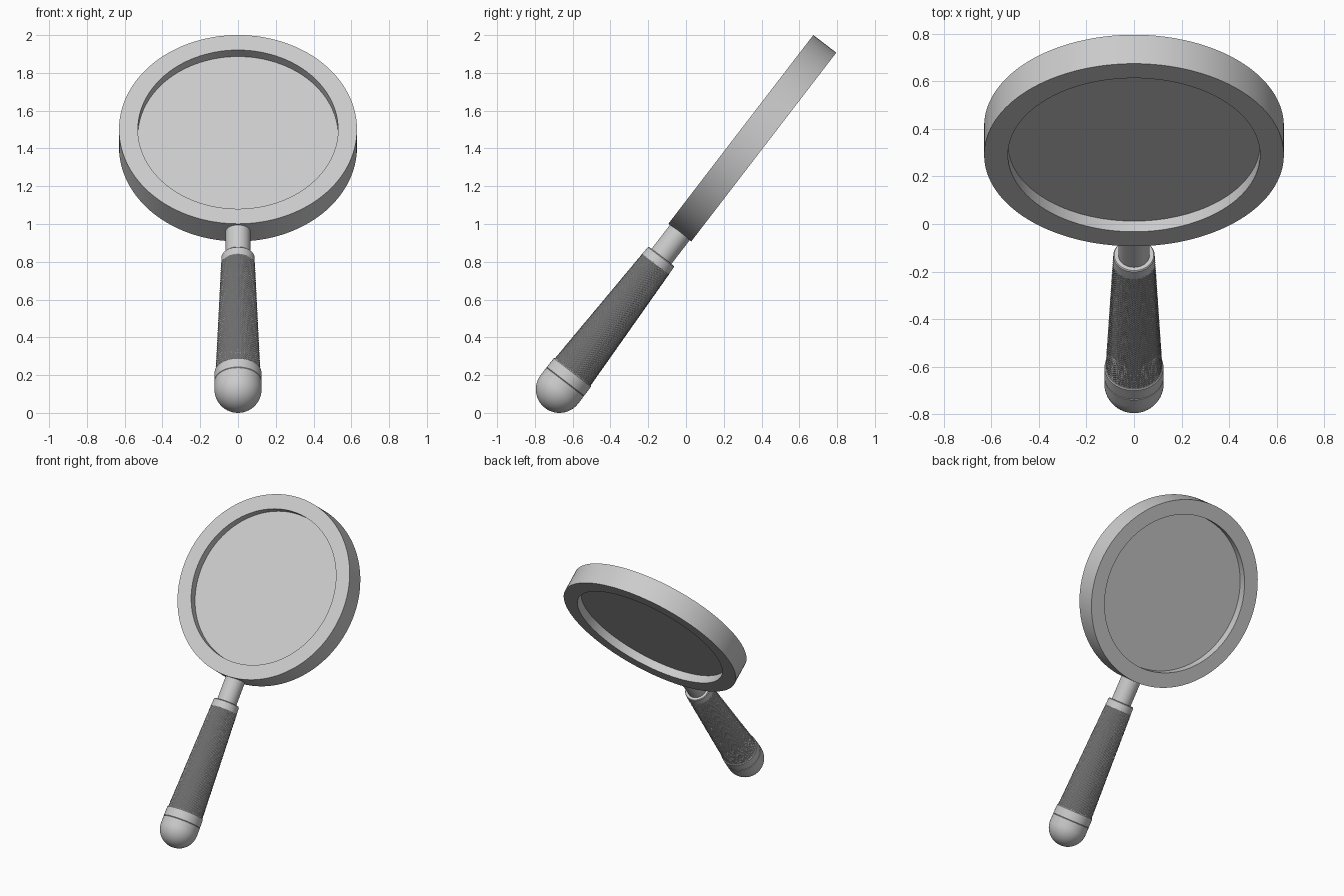
import bpy, math
from mathutils import Matrix, Vector

if "Cube" in bpy.data.objects:
    bpy.data.objects.remove(bpy.data.objects["Cube"])

TILT = math.radians(37.53)
FRAME = Matrix.Translation((0, -0.67, 0.125)) @ Matrix.Rotation(-TILT, 4, 'X')
HEAD = FRAME @ Matrix.Translation((0, 0, 1.676)) @ Matrix.Rotation(math.radians(90), 4, 'X')


def make(name, verts, faces, matrix, smooth=True):
    me = bpy.data.meshes.new(name)
    me.from_pydata([matrix @ Vector(v) for v in verts], [], faces)
    me.validate()
    if smooth:
        me.shade_smooth()
        me.set_sharp_from_angle(angle=math.radians(30))
    ob = bpy.data.objects.new(name, me)
    bpy.context.collection.objects.link(ob)
    return ob


def lathe(name, profile, matrix, n=64, closed=False):
    """Revolve (radius, height) points, listed bottom to top, about local z."""
    verts = [(r * math.cos(2 * math.pi * i / n), r * math.sin(2 * math.pi * i / n), h)
             for r, h in profile for i in range(n)]
    m = len(profile)
    faces = []
    for j in range(m if closed else m - 1):
        k = (j + 1) % m
        for i in range(n):
            i2 = (i + 1) % n
            faces.append((j * n + i, j * n + i2, k * n + i2, k * n + i))
    if not closed:
        faces.append(tuple(reversed(range(n))))
        faces.append(tuple(range((m - 1) * n, m * n)))
    return make(name, verts, faces, matrix)


# lens rim and flat glass
lathe("lens_rim", [(0.63, -0.0765), (0.63, 0.0765), (0.53, 0.0765), (0.53, -0.0765)],
      HEAD, 128, closed=True)
lathe("lens", [(0.532, -0.02), (0.532, 0.02)], HEAD, 128)

# neck and upper collar
lathe("neck", [(0.066, 0.86), (0.066, 1.08)], FRAME)
lathe("collar", [(0.086, 0.83), (0.089, 0.835), (0.087, 0.882), (0.083, 0.887)], FRAME)

# rounded end cap with its seam and band
dome = [(0.125 * math.sin(a), -0.125 * math.cos(a))
        for a in (math.radians(2 + 88 * i / 16) for i in range(17))]
lathe("end_cap", dome + [(0.125, 0.048), (0.122, 0.050)], FRAME)
lathe("end_band", [(0.122, 0.050), (0.125, 0.053), (0.124, 0.112), (0.120, 0.117)], FRAME)

# tapered knurled grip: rows of small raised diamonds
COLS, ROWS, LOW, HIGH = 96, 110, 0.105, 0.84
verts, faces = [], []
for j in range(ROWS + 1):
    t = j / ROWS
    for i in range(COLS):
        r = 0.1175 + (0.0875 - 0.1175) * t + (0.0025 if (i + j) % 2 else 0)
        a = 2 * math.pi * i / COLS
        verts.append((r * math.cos(a), r * math.sin(a), LOW + (HIGH - LOW) * t))
for j in range(ROWS):
    for i in range(COLS):
        a, b = j * COLS + i, j * COLS + (i + 1) % COLS
        c, d = b + COLS, a + COLS
        faces += [(a, b, d), (b, c, d)] if (i + j) % 2 else [(a, b, c), (a, c, d)]
faces += [tuple(reversed(range(COLS))), tuple(range(ROWS * COLS, (ROWS + 1) * COLS))]
make("grip", verts, faces, FRAME, smooth=False)
